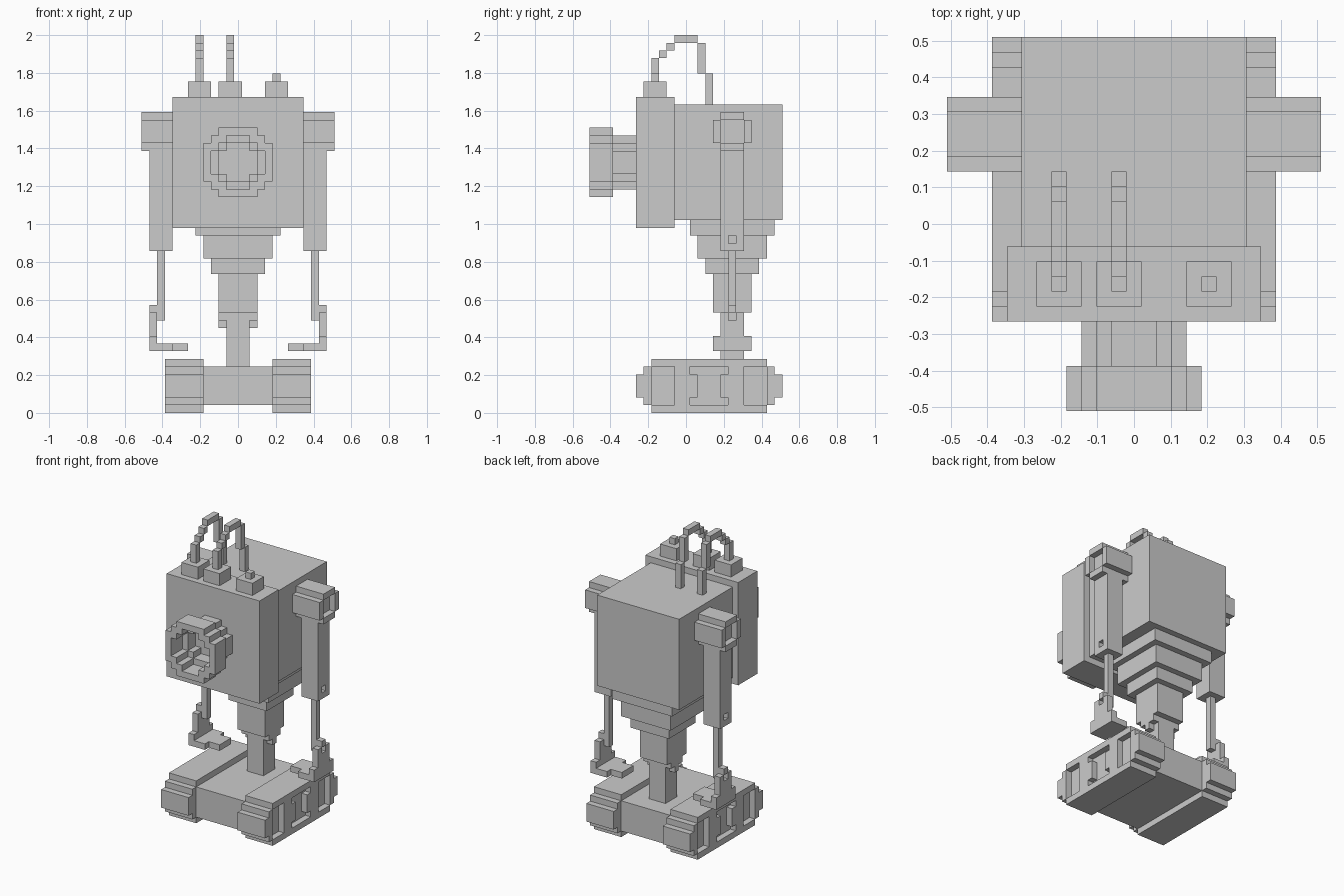
import bpy, bmesh

if "Cube" in bpy.data.objects:
    bpy.data.objects.remove(bpy.data.objects["Cube"])

U = 2 / 49  # one block of the stepped model; all sizes below are in blocks


def finish(name, bm, mirror=False):
    bmesh.ops.recalc_face_normals(bm, faces=bm.faces)
    bmesh.ops.scale(bm, vec=(U, U, U), verts=bm.verts)
    me = bpy.data.meshes.new(name)
    bm.to_mesh(me)
    bm.free()
    ob = bpy.data.objects.new(name, me)
    bpy.context.collection.objects.link(ob)
    if mirror:
        add_mirror(ob)
    return ob


def add_mirror(ob):
    m = ob.modifiers.new("mirror", 'MIRROR')
    m.use_mirror_merge = False


def boxes(name, parts, mirror=False):
    """Each part is (x0, x1, y0, y1, z0, z1)."""
    bm = bmesh.new()
    for x0, x1, y0, y1, z0, z1 in parts:
        vs = bmesh.ops.create_cube(bm, size=1)["verts"]
        for v in vs:
            v.co = (x1 if v.co.x > 0 else x0,
                    y1 if v.co.y > 0 else y0,
                    z1 if v.co.z > 0 else z0)
    return finish(name, bm, mirror)


def stepped(name, rows, centre, z, axis, a0, a1, mirror=False):
    """Extrude a stepped round outline; rows are (width, height) from the bottom up."""
    side = []
    for w, h in rows:
        side += [(w / 2, z), (w / 2, z + h)]
        z += h
    loop = side + [(-w, h) for w, h in reversed(side)]
    bm = bmesh.new()
    place = (lambda s, h: (a0, centre + s, h)) if axis == 'x' else (lambda s, h: (centre + s, a0, h))
    face = bm.faces.new([bm.verts.new(place(s, h)) for s, h in loop])
    new = bmesh.ops.extrude_face_region(bm, geom=[face])["geom"]
    d = a1 - a0
    bmesh.ops.translate(bm, vec=(d, 0, 0) if axis == 'x' else (0, d, 0),
                        verts=[g for g in new if isinstance(g, bmesh.types.BMVert)])
    return finish(name, bm, mirror)


def cut(ob, cutter):
    cutter.hide_render = True
    cutter.hide_viewport = False
    cutter.display_type = 'WIRE'
    m = ob.modifiers.new("cut", 'BOOLEAN')
    m.operation, m.solver, m.object = 'DIFFERENCE', 'EXACT', cutter


ROUND5 = [(3, 1), (5, 3), (3, 1)]
ROUND7 = [(3, 1), (5, 1), (7, 3), (5, 1), (3, 1)]
ROUND9 = [(5, 1), (7, 1), (9, 5), (7, 1), (5, 1)]

# Housing
boxes("body_box", [(-7.5, 7.5, -1.5, 12.5, 25, 40)])
boxes("front_panel", [(-8.5, 8.5, -6.5, -1.5, 24, 41)])

# Hollow round lens: wide rim, narrower barrel
rim = stepped("lens_rim", ROUND9, 0, 28, 'y', -12.5, -9.5)
cut(rim, stepped("rim_cutter", ROUND7, 0, 29, 'y', -13, -9))
barrel = stepped("lens_barrel", ROUND7, 0, 29, 'y', -9.5, -6.5)
cut(barrel, stepped("barrel_cutter", ROUND5, 0, 30, 'y', -10, -7.5))

# Sockets on top of the panel, with a knob and two looping cables
for i, x in enumerate((-5, -1, 5)):
    boxes(f"socket_{i + 1}", [(x - 1.5, x + 1.5, -5.5, -2.5, 41, 43)])
boxes("knob", [(4.5, 5.5, -4.5, -3.5, 43, 44)])
CABLE = [(-4.5, -3.5, 43, 46), (-3.5, -2.5, 46, 47), (-2.5, -1.5, 47, 48),
         (-1.5, 1.5, 48, 49), (1.5, 2.5, 44, 48), (2.5, 3.5, 40, 44)]
for i, x in enumerate((-5, -1)):
    boxes(f"cable_{i + 1}", [(x - .5, x + .5) + seg for seg in CABLE])

# Tapering waist and post, all square about y = 6
WAIST = [(5.5, 23, 25), (4.5, 20, 23), (3.5, 18, 20), (2.5, 13, 18), (1.5, 6, 13)]
boxes("waist_and_post", [(-r, r, 6 - r, 6 + r, a, b) for r, a, b in WAIST])
boxes("post_bracket", [(1.5, 2.5, 4.5, 7.5, 12, 13), (1.5, 2.5, 5.5, 6.5, 11, 12)], True)

# Shoulders with a recessed end
shoulder = stepped("shoulder", ROUND5, 6, 34, 'x', 7.5, 12.5)
cut(shoulder, boxes("shoulder_cutter", [(11.5, 13, 4.5, 7.5, 35, 38)]))
add_mirror(shoulder)

# Upper arm with bolt hole, thin forearm
arm = boxes("upper_arm", [(8.5, 11.5, 4.5, 7.5, 21, 34)])
cut(arm, boxes("bolt_cutter", [(10.5, 12, 5.5, 6.5, 22, 23)]))
add_mirror(arm)
boxes("forearm", [(9.5, 10.5, 5.5, 6.5, 12, 21)], True)

# Hand: upright plate around a small hole, then flat palm and tip
boxes("hand", [(10.5, 11.5, 5.5, 6.5, 13, 14),
               (10.5, 11.5, 4.5, 5.5, 12, 13), (10.5, 11.5, 6.5, 7.5, 12, 13),
               (10.5, 11.5, 4.5, 7.5, 10, 12), (10.5, 11.5, 3.5, 8.5, 9, 10),
               (8.5, 11.5, 3.5, 8.5, 8, 9), (6.5, 8.5, 4.5, 7.5, 8, 9)], True)

# Chassis and tracks with side recesses
boxes("chassis", [(-4.5, 4.5, -4.5, 10.5, 1, 6)])
track = stepped("track", [(15, 1), (17, 1), (19, 3), (17, 1), (15, 1)], 3, 0, 'x', 4.5, 9.5)
for i, y in enumerate((-3, 3, 9)):
    cut(track, stepped(f"track_cutter_{i + 1}", [(4.9 if y == 3 else 3, 1), (3, 3), (4.9 if y == 3 else 3, 1)],
                       y, 1, 'x', 8.5, 10))
add_mirror(track)
